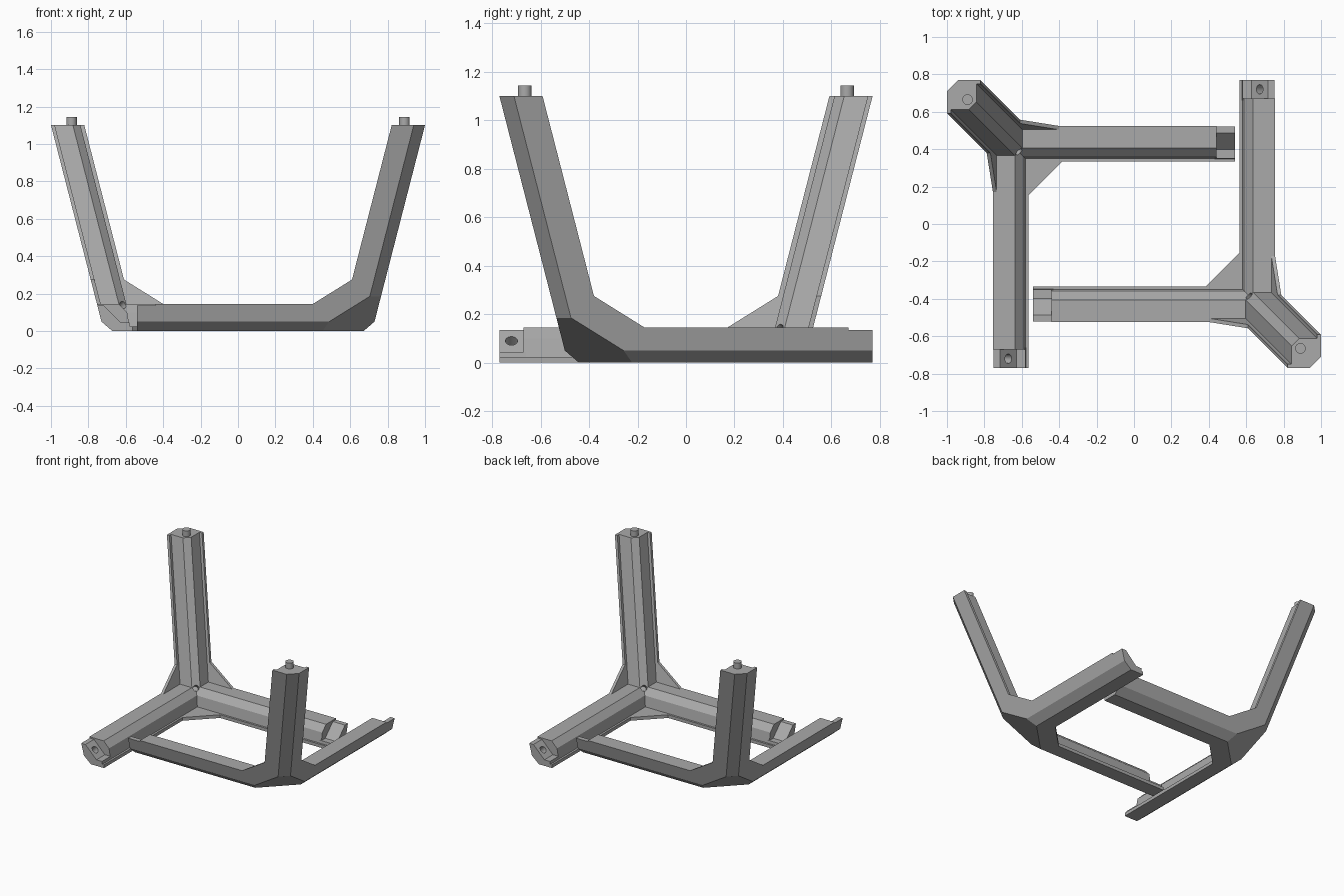
import bpy
import bmesh
from math import pi
from mathutils import Matrix, Vector

if "Cube" in bpy.data.objects:
    bpy.data.objects.remove(bpy.data.objects["Cube"], do_unlink=True)

LEAN = 0.257      # outward lean of walls and leg per unit of height
REACH = 1.257     # arm length from the corner
TOP = 1.10        # height of the leg

grey = bpy.data.materials.new("light grey")
grey.use_nodes = True
grey.diffuse_color = (0.4, 0.4, 0.4, 1)
grey.node_tree.nodes["Principled BSDF"].inputs["Base Color"].default_value = (0.4, 0.4, 0.4, 1)


def to_object(bm, name):
    bmesh.ops.recalc_face_normals(bm, faces=bm.faces)
    mesh = bpy.data.meshes.new(name)
    bm.to_mesh(mesh)
    bm.free()
    mesh.materials.append(grey)
    obj = bpy.data.objects.new(name, mesh)
    bpy.context.collection.objects.link(obj)
    return obj


def prism(name, profile, axis, lo, hi, lean=False, swap=False):
    """Extrude a profile along an axis; lean shears it outward, swap mirrors u and v."""
    bm = bmesh.new()

    def place(p, d):
        co = list(p)
        co.insert(axis, d)
        if lean:
            co[0] -= LEAN * co[2] if axis != 1 else 0
            co[1] -= LEAN * co[2]
        if swap:
            co[0], co[1] = co[1], co[0]
        return bm.verts.new(co)

    a = [place(p, lo) for p in profile]
    b = [place(p, hi) for p in profile]
    bm.faces.new(a)
    bm.faces.new(b[::-1])
    for i in range(len(a)):
        j = (i + 1) % len(a)
        bm.faces.new((a[i], b[i], b[j], a[j]))
    return to_object(bm, name)


def cylinder(name, centre, direction, radius, depth):
    bm = bmesh.new()
    bmesh.ops.create_cone(bm, cap_ends=True, segments=24, radius1=radius, radius2=radius, depth=depth)
    turn = Vector(direction).to_track_quat('Z', 'Y').to_matrix().to_4x4()
    bm.transform(Matrix.Translation(centre) @ turn)
    return to_object(bm, name)


def envelope():
    """Convex outer form: floor, leaning walls, chamfers and the cut corner."""
    bm = bmesh.new()
    bmesh.ops.create_cube(bm, size=6)
    cuts = [((0, 0, 1), 0), ((0, 0, -1), -TOP), ((-1, 0, 0), -REACH), ((0, -1, 0), -REACH),
            ((1, 0, LEAN), 0), ((0, 1, LEAN), 0),
            ((1, 0, 1.16), 0.045), ((0, 1, 1.16), 0.045),
            ((1, 1, 2 * LEAN), 0.06), ((1, 1, 1.864), 0.31)]
    for n, c in cuts:
        n = Vector(n)
        bmesh.ops.bisect_plane(bm, geom=bm.verts[:] + bm.edges[:] + bm.faces[:], dist=1e-6,
                               plane_co=n * (c / n.length_squared), plane_no=n, clear_inner=True)
        bmesh.ops.holes_fill(bm, edges=[e for e in bm.edges if e.is_boundary], sides=0)
    return to_object(bm, "envelope")


def combine(base, tools):
    """Apply a list of (operation, object) booleans and discard the tools."""
    for op, tool in tools:
        mod = base.modifiers.new(op, 'BOOLEAN')
        mod.operation, mod.object, mod.solver = op, tool, 'EXACT'
    graph = bpy.context.evaluated_depsgraph_get()
    mesh = bpy.data.meshes.new_from_object(base.evaluated_get(graph))
    base.modifiers.clear()
    base.data = mesh
    for _, tool in tools:
        bpy.data.objects.remove(tool, do_unlink=True)


def corner_frame(name, side_hole_swapped, sign):
    # Floor plate with gusset
    e = 0.152
    body = prism(name, [(-0.6, -0.6), (1.4, -0.6), (1.4, e), (0.335, e), (e, 0.335), (e, 1.4), (-0.6, 1.4)],
                 2, -0.1, 0.024)
    parts = []
    for swap in (False, True):
        # Leaning wall plate with gusset and leg lip
        inner = 0.178 - LEAN * 0.275
        wall = [(1.5, 0.135), (0.332, 0.135), (inner, 0.275), (inner - LEAN * 0.925, 1.2),
                (-0.7, 1.2), (-0.7, -0.2), (1.5, -0.2)]
        parts.append(prism("wall", wall, 1, -0.08, 0.02, True, swap))
        # Solid arm core and its stepped tip
        core = [(-0.2, -0.05), (0.15, -0.05), (0.124, 0.10), (0.08, 0.145), (-0.2, 0.145)]
        parts.append(prism("core", core, 0, -0.3, REACH - 0.1, False, swap))
        tip = [(-0.15, -0.04), (0.146, -0.04), (0.136, 0.045), (0.09, 0.045), (0, 0.135), (-0.15, 0.135)]
        parts.append(prism("tip", tip, 0, REACH - 0.11, 1.35, False, swap))
    # Leg core
    leg = [(-0.15, -0.15), (0.157, -0.15), (0.157, 0.117), (0.117, 0.157), (-0.15, 0.157)]
    parts.append(prism("leg", leg, 2, 0.01, 1.25, True))
    steps = [('UNION', p) for p in parts]
    # Screw holes in tips, corner and leg
    u = REACH - 0.05
    steps += [('DIFFERENCE', cylinder("cut", c, d, r, 0.1)) for c, d, r in (
        ((u, 0.045, 0.09), (0, 1, 1), 0.025),
        ((0.045, u, 0.09), (1, 0, 1), 0.025),
        ((0.107, 0.107, 0.145), (1, 1, 1), 0.02))]
    hole, axis = [-0.105, -0.172, 1.02], [1, 0, 0]
    if side_hole_swapped:
        hole[:2], axis[:2] = hole[1::-1], axis[1::-1]
    steps.append(('DIFFERENCE', cylinder("cut", hole, axis, 0.025, 0.1)))
    steps.append(('INTERSECT', envelope()))
    combine(body, steps)
    # Place the frame in its corner
    body.data.transform(Matrix.Translation((0.717 * sign, -0.487 * sign, 0)) @ Matrix.Diagonal((-sign, sign, 1, 1)))
    body.data.flip_normals()
    # Locating peg on the leg
    peg = cylinder(name.replace("frame", "peg"), (0.89 * sign, -0.665 * sign, TOP + 0.01), (0, 0, 1), 0.028, 0.066)
    for obj in (body, peg):
        bpy.ops.object.select_all(action='DESELECT')
        obj.select_set(True)
        bpy.context.view_layer.objects.active = obj
        bpy.ops.object.shade_smooth_by_angle(angle=pi / 9)


corner_frame("front_corner_frame", False, 1)
corner_frame("back_corner_frame", True, -1)
